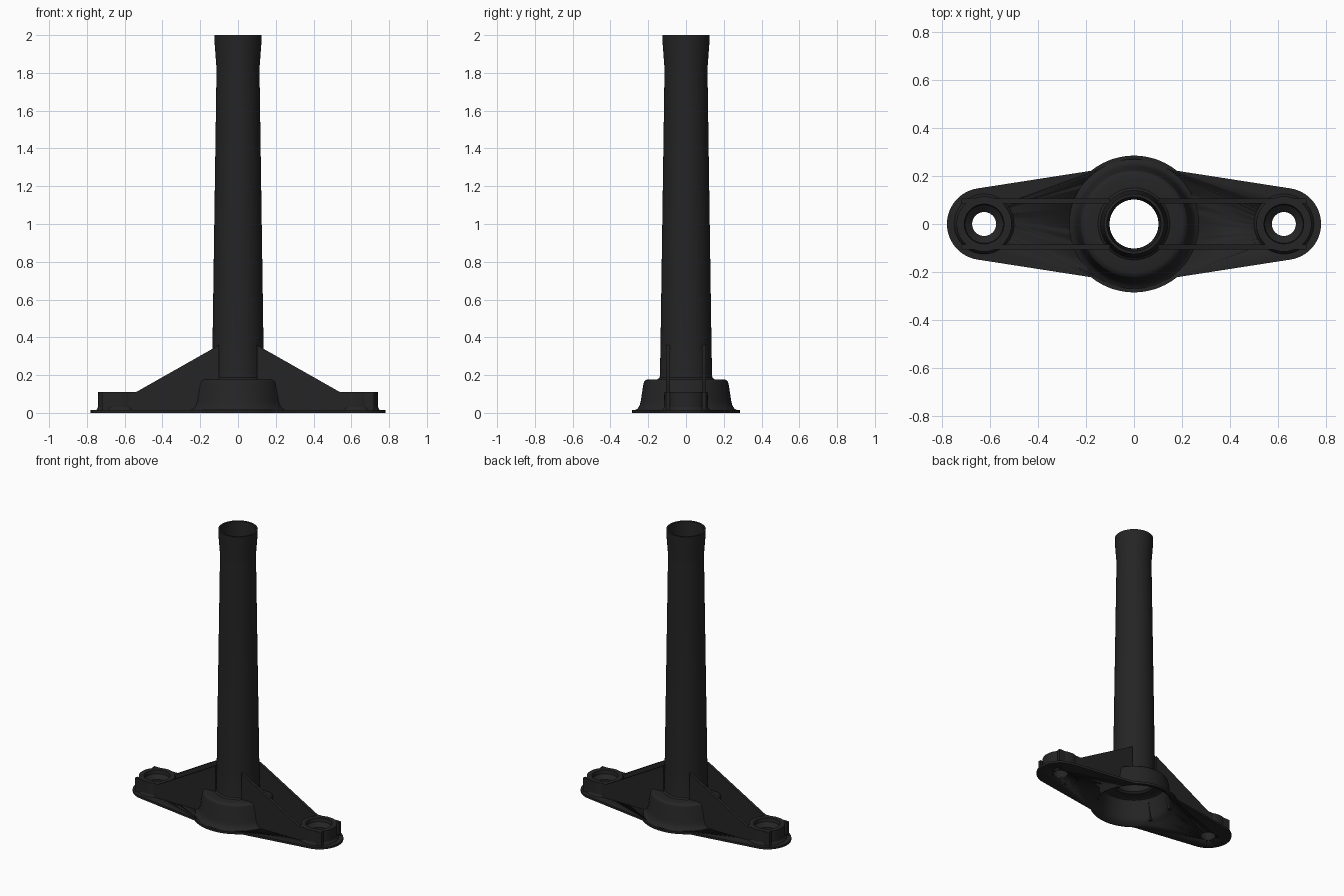
import bpy, bmesh
from math import sin, cos, pi, radians, atan2

if "Cube" in bpy.data.objects:
    bpy.data.objects.remove(bpy.data.objects["Cube"])

mat = bpy.data.materials.new("dark_plastic")
mat.diffuse_color = (0.018, 0.018, 0.018, 1)
mat.use_nodes = True
mat.node_tree.nodes["Principled BSDF"].inputs["Base Color"].default_value = mat.diffuse_color


def finish(name, bm, angle=30):
    bmesh.ops.recalc_face_normals(bm, faces=bm.faces)
    me = bpy.data.meshes.new(name)
    bm.to_mesh(me)
    bm.free()
    me.materials.append(mat)
    ob = bpy.data.objects.new(name, me)
    bpy.context.collection.objects.link(ob)
    bpy.ops.object.select_all(action='DESELECT')
    bpy.context.view_layer.objects.active = ob
    ob.select_set(True)
    bpy.ops.object.shade_smooth_by_angle(angle=radians(angle))
    return ob


def lathe(name, profile, cx=0, n=96):
    """Revolve a closed (radius, z) profile round a vertical axis."""
    bm = bmesh.new()
    rings = [[bm.verts.new((cx + r * cos(2 * pi * i / n), r * sin(2 * pi * i / n), z))
              for i in range(n)] for r, z in profile]
    for k, a in enumerate(rings):
        b = rings[(k + 1) % len(rings)]
        for i in range(n):
            j = (i + 1) % n
            bm.faces.new((a[i], a[j], b[j], b[i]))
    return finish(name, bm)


def extrude(name, points, vec):
    """Extrude a flat outline along a vector."""
    bm = bmesh.new()
    f = bm.faces.new([bm.verts.new(p) for p in points])
    g = bmesh.ops.extrude_face_region(bm, geom=[f])
    bmesh.ops.translate(bm, vec=vec, verts=[v for v in g['geom'] if isinstance(v, bmesh.types.BMVert)])
    return finish(name, bm)


def arc(cx, r, a0, a1, n):
    return [(cx + r * cos(a0 + (a1 - a0) * i / n), r * sin(a0 + (a1 - a0) * i / n), 0)
            for i in range(n + 1)]


# Hollow tapered tube flowing into the thin-walled cup at its foot
outer = [(0.125, 2.0), (0.124, 1.96), (0.115, 1.84), (0.114, 1.8), (0.135, 0.36), (0.138, 0.2),
         (0.14, 0.187), (0.15, 0.178), (0.2, 0.178), (0.213, 0.174), (0.222, 0.165),
         (0.226, 0.15), (0.24, 0.06), (0.246, 0.038), (0.256, 0.023), (0.27, 0.015)]
inner = [(0.27, 0.002), (0.262, 0), (0.245, 0.012), (0.234, 0.03), (0.228, 0.05), (0.213, 0.145),
         (0.208, 0.158), (0.195, 0.164), (0.14, 0.164), (0.126, 0.175), (0.123, 0.36),
         (0.102, 1.8), (0.103, 1.84), (0.112, 1.96), (0.113, 2.0)]
lathe("tube_and_cup", outer + inner)

# Base plate: round middle tapering to two round ends
ac, ae = atan2(0.222, 0.179), radians(81)
outline = (arc(0.63, 0.15, -ae, ae, 32) + arc(0, 0.285, ac, pi - ac, 32)
           + arc(-0.63, 0.15, pi - ae, pi + ae, 32) + arc(0, 0.285, pi + ac, 2 * pi - ac, 32))
plate = extrude("base_plate", outline, (0, 0, 0.015))

# Openings through the plate
for cx, r in ((0, 0.262), (0.625, 0.05), (-0.625, 0.05)):
    bm = bmesh.new()
    bmesh.ops.create_cone(bm, cap_ends=True, segments=96, radius1=r, radius2=r, depth=0.2)
    bmesh.ops.translate(bm, vec=(cx, 0, 0), verts=bm.verts)
    cutter = finish("hole_cutter", bm)
    cutter.hide_render = True
    mod = plate.modifiers.new("hole", 'BOOLEAN')
    mod.operation = 'DIFFERENCE'
    mod.object = cutter
    bpy.context.view_layer.objects.active = plate
    bpy.ops.object.modifier_apply(modifier=mod.name)
    bpy.data.objects.remove(cutter)

# Screw bosses and paired side ribs at both ends
boss = [(0.05, 0.01), (0.05, 0.06), (0.08, 0.085), (0.083, 0.11), (0.115, 0.11),
        (0.116, 0.03), (0.125, 0.015), (0.125, 0.01)]
rib = [(0.1, 0.36), (0.1, 0.17), (0.19, 0.17), (0.212, 0.01), (0.72, 0.01),
       (0.72, 0.11), (0.54, 0.11), (0.125, 0.345)]
for sx, side in ((1, "right"), (-1, "left")):
    lathe(side + "_screw_boss", boss, sx * 0.625, 64)
    for y, pos in ((-0.106, "front"), (0.086, "back")):
        extrude(f"{side}_{pos}_rib", [(sx * x, y, z) for x, z in rib], (0, 0.02, 0))
